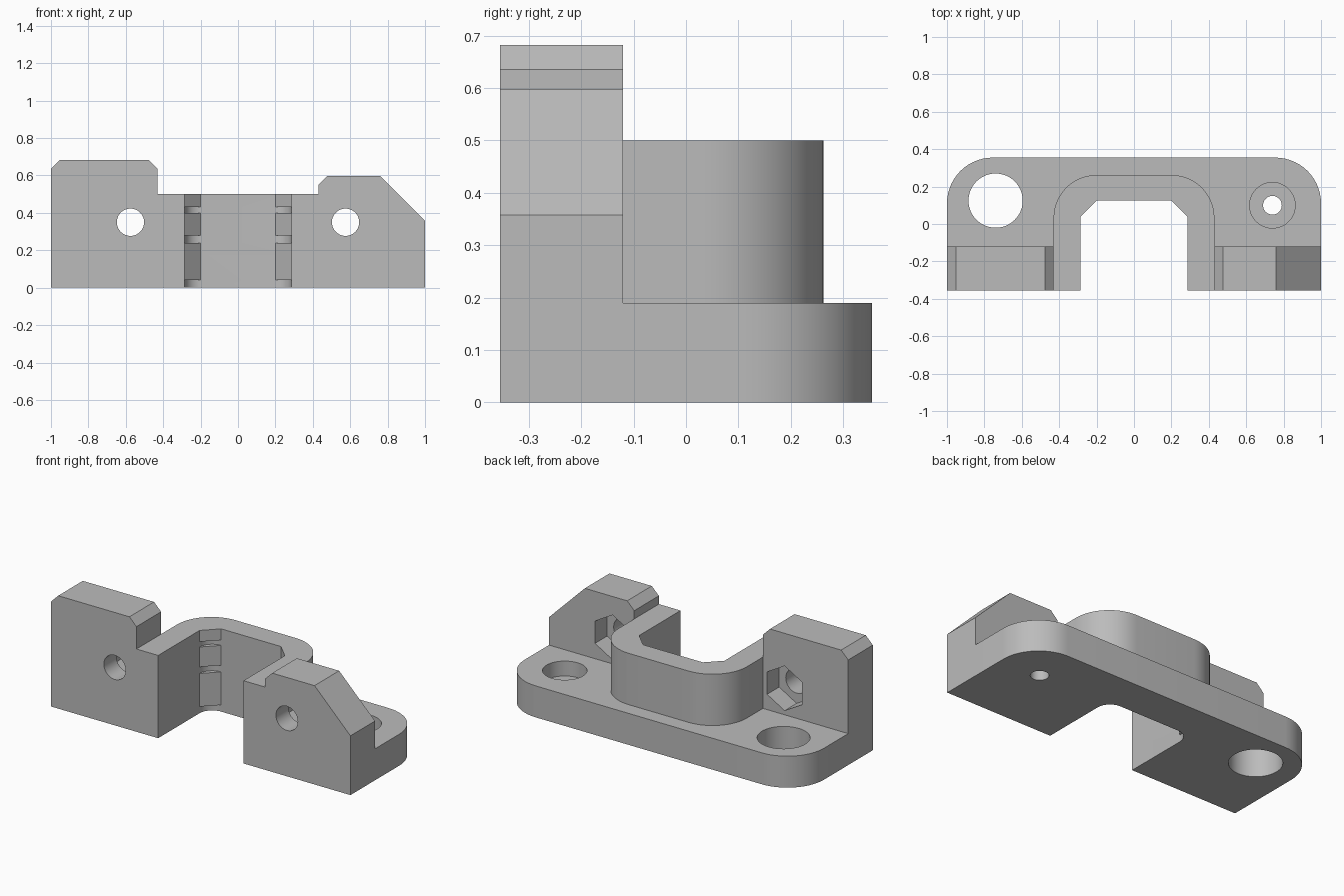
import bpy, bmesh, math

cube = bpy.data.objects.get("Cube")
if cube:
    bpy.data.objects.remove(cube, do_unlink=True)

grey = bpy.data.materials.new("plain grey")
grey.use_nodes = True
grey.diffuse_color = (0.5, 0.5, 0.5, 1)
grey.node_tree.nodes["Principled BSDF"].inputs["Base Color"].default_value = (0.5, 0.5, 0.5, 1)

FRONT, STEP, BACK = -0.355, -0.12, 0.355
BASE_TOP, WALL_TOP = 0.19, 0.5


def prism(name, profile, low, high, axis="z"):
    """Extrude a 2D profile along z (x, y points) or along y (x, z points)."""
    def place(p, t):
        return (p[0], p[1], t) if axis == "z" else (p[0], t, p[1])
    bm = bmesh.new()
    rings = [[bm.verts.new(place(p, t)) for p in profile] for t in (low, high)]
    bm.faces.new(rings[0])
    bm.faces.new(rings[1])
    n = len(profile)
    for i in range(n):
        j = (i + 1) % n
        bm.faces.new((rings[0][i], rings[0][j], rings[1][j], rings[1][i]))
    bmesh.ops.recalc_face_normals(bm, faces=bm.faces)
    mesh = bpy.data.meshes.new(name)
    bm.to_mesh(mesh)
    bm.free()
    mesh.materials.append(grey)
    obj = bpy.data.objects.new(name, mesh)
    bpy.context.collection.objects.link(obj)
    return obj


def circle(cx, cy, r, n=48, turn=0.0):
    return [(cx + r * math.cos(turn + math.tau * i / n),
             cy + r * math.sin(turn + math.tau * i / n)) for i in range(n)]


def arch(half, back, r, n=14):
    """Right-to-left path with two rounded rear corners."""
    right = [(half - r + r * math.cos(a), back - r + r * math.sin(a))
             for a in (math.pi / 2 * i / n for i in range(n + 1))]
    left = [(-x, y) for x, y in reversed(right)]
    return [(half, FRONT)] + right + left + [(-half, FRONT)]


def combine(target, tool, operation):
    mod = target.modifiers.new(operation.lower(), "BOOLEAN")
    mod.operation = operation
    mod.solver = "EXACT"
    mod.object = tool
    bpy.context.view_layer.objects.active = target
    bpy.ops.object.modifier_apply(modifier=mod.name)
    bpy.data.objects.remove(tool, do_unlink=True)


# Base plate and raised arched wall share the same rounded inner opening
opening = arch(0.285, 0.125, 0.085)[::-1]
bracket = prism("mounting_bracket", arch(1.0, BACK, 0.245) + opening, 0, BASE_TOP)
combine(bracket, prism("arched_wall", arch(0.43, 0.262, 0.23) + opening, 0.0, WALL_TOP), "UNION")

# Clamp blocks at the front
tall_block = [(-1, 0), (-0.43, 0), (-0.43, 0.635), (-0.477, 0.682),
              (-0.953, 0.682), (-1, 0.635)]
sloped_block = [(0.43, 0), (1, 0), (1, 0.358), (0.76, 0.597),
                (0.477, 0.597), (0.43, 0.55)]
combine(bracket, prism("tall_block", tall_block, FRONT, STEP, "y"), "UNION")
combine(bracket, prism("sloped_block", sloped_block, FRONT, STEP, "y"), "UNION")

# Bolt holes with hexagonal nut pockets in the back of each block
for x in (-0.575, 0.575):
    combine(bracket, prism("bolt_hole", circle(x, 0.35, 0.073), FRONT - 0.1, STEP + 0.02, "y"), "DIFFERENCE")
    combine(bracket, prism("nut_pocket", circle(x, 0.35, 0.135, 6, math.pi / 6),
                           STEP - 0.115, STEP + 0.02, "y"), "DIFFERENCE")

# Vertical holes in the base plate
combine(bracket, prism("large_hole", circle(-0.74, 0.125, 0.145), -0.1, 0.3), "DIFFERENCE")
combine(bracket, prism("screw_hole", circle(0.74, 0.1, 0.05), -0.1, 0.3), "DIFFERENCE")
combine(bracket, prism("counterbore", circle(0.74, 0.1, 0.122), 0.1, 0.3), "DIFFERENCE")

# Flat corner pads inside the opening, separated by narrow slots
for side in (-1, 1):
    for low, high in ((0.04, 0.24), (0.28, 0.4), (0.432, WALL_TOP)):
        pad = [(side * 0.285, 0.04), (side * 0.2, 0.125), (side * 0.285, 0.125)]
        combine(bracket, prism("corner_pad", pad, low, high), "UNION")

bpy.ops.object.select_all(action="DESELECT")
bracket.select_set(True)
bpy.context.view_layer.objects.active = bracket
bpy.ops.object.shade_smooth_by_angle(angle=math.radians(25))
